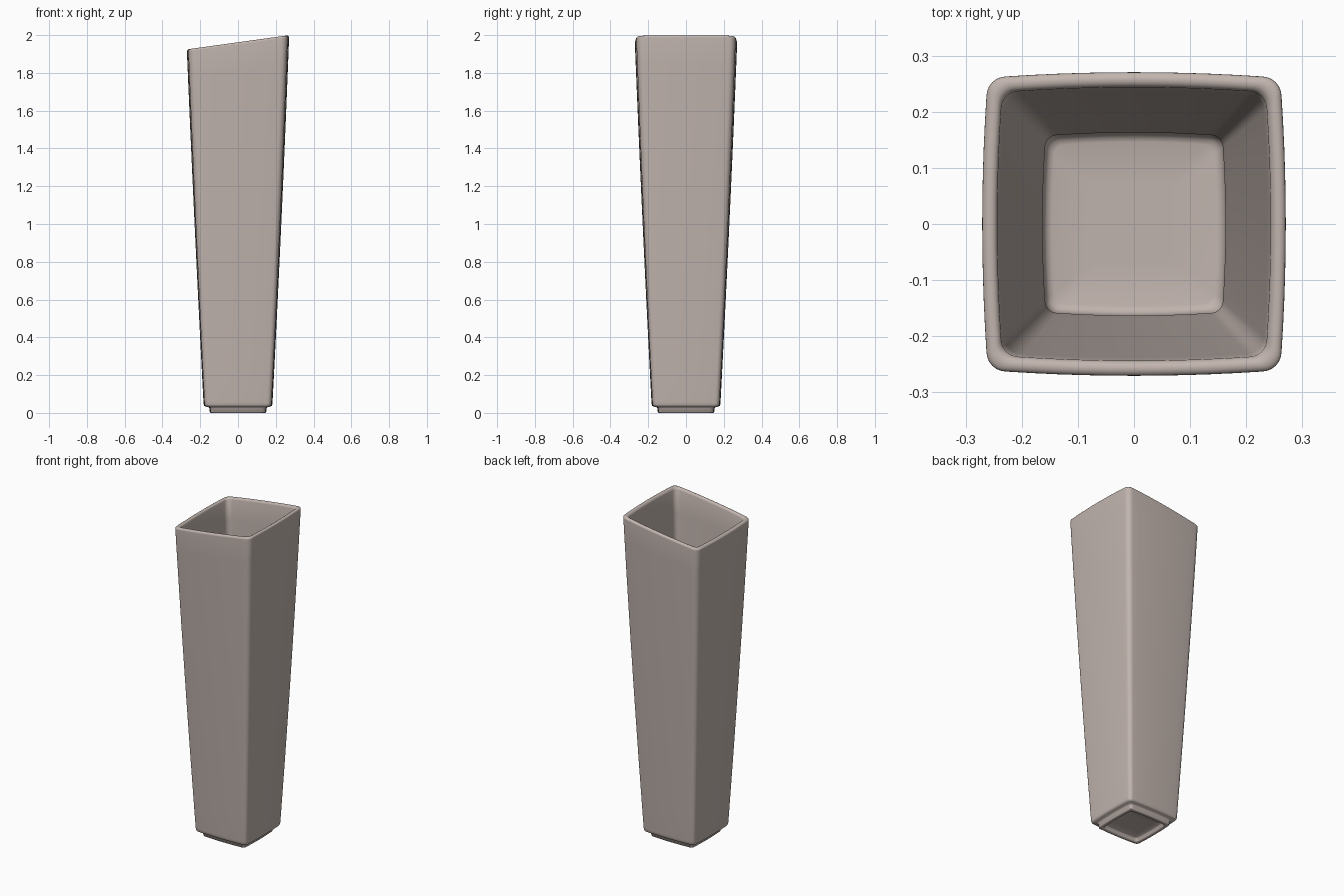
import bpy, bmesh, math

if "Cube" in bpy.data.objects:
    bpy.data.objects.remove(bpy.data.objects["Cube"])

TOP = 1.962      # rim height at the centre
SLOPE = 0.139    # tilt of the rim along x

clay = bpy.data.materials.new("warm grey ceramic")
clay.diffuse_color = (0.53, 0.455, 0.42, 1)
clay.use_nodes = True
clay.node_tree.nodes["Principled BSDF"].inputs["Base Color"].default_value = clay.diffuse_color


def ring_points(h, r):
    """Rounded square of half width h, corner radius r, gently bowed sides."""
    bow = 0.028 * h
    c = h - bow - r
    pts = []
    for k in range(4):
        side = [(h - bow + bow * (1 - t * t), c * t)
                for t in (-0.8, -0.6, -0.4, -0.2, 0, 0.2, 0.4, 0.6, 0.8)]
        arc = [(c + r * math.cos(a), c + r * math.sin(a))
               for a in (math.radians(15 * i) for i in range(7))]
        ca, sa = round(math.cos(k * math.pi / 2)), round(math.sin(k * math.pi / 2))
        pts += [(x * ca - y * sa, x * sa + y * ca) for x, y in side + arc]
    return pts


def outer(z):
    u = (z - 0.06) / (TOP - 0.06)
    return 0.183 + 0.088 * u + 0.012 * u * (1 - u)


def wall(z, inset=0.0):
    h = outer(z) - inset
    return (h, z, 0.13 * h)


# profile as (half width, height, corner radius): underside, foot, wall, rim, inside
N = 14
heights = [0.06 + (TOP - 0.012 - 0.06) * i / N for i in range(N + 1)]
profile = [(0.06, 0.022, 0.01), (0.118, 0.022, 0.016), (0.123, 0.018, 0.016),
           (0.126, 0.004, 0.018), (0.130, 0.0, 0.018), (0.145, 0.0, 0.02),
           (0.149, 0.003, 0.02), (0.152, 0.026, 0.02), (0.156, 0.031, 0.02),
           (0.172, 0.033, 0.022), (0.179, 0.037, 0.024), (0.182, 0.045, 0.024)]
profile += [wall(z) for z in heights]
rim_z, rim_h = TOP - 0.012, outer(TOP)
for i in range(1, 8):
    a = math.pi * i / 8
    profile.append((rim_h - 0.0135 + 0.0135 * math.cos(a), rim_z + 0.012 * math.sin(a),
                    0.035 - 0.001 * i))
profile += [wall(z, 0.027) for z in reversed(heights) if z > 0.15]
profile += [(0.164, 0.10, 0.024), (0.161, 0.08, 0.023), (0.155, 0.071, 0.022),
            (0.146, 0.068, 0.02), (0.07, 0.068, 0.01)]

bm = bmesh.new()
rings = []
for h, z, r in profile:
    lift = SLOPE * (z / TOP) ** 2
    rings.append([bm.verts.new((x, y, z + lift * x if z > 0.1 else z))
                  for x, y in ring_points(h, r)])
for a, b in zip(rings, rings[1:]):
    n = len(a)
    for i in range(n):
        j = (i + 1) % n
        bm.faces.new((a[i], a[j], b[j], b[i]))
bm.faces.new(list(reversed(rings[0])))
bm.faces.new(rings[-1])
bmesh.ops.recalc_face_normals(bm, faces=bm.faces)
mesh = bpy.data.meshes.new("vase")
bm.to_mesh(mesh)
bm.free()
mesh.materials.append(clay)
vase = bpy.data.objects.new("vase", mesh)
bpy.context.collection.objects.link(vase)
bpy.context.view_layer.objects.active = vase
vase.select_set(True)
bpy.ops.object.shade_smooth_by_angle(angle=math.radians(50))
